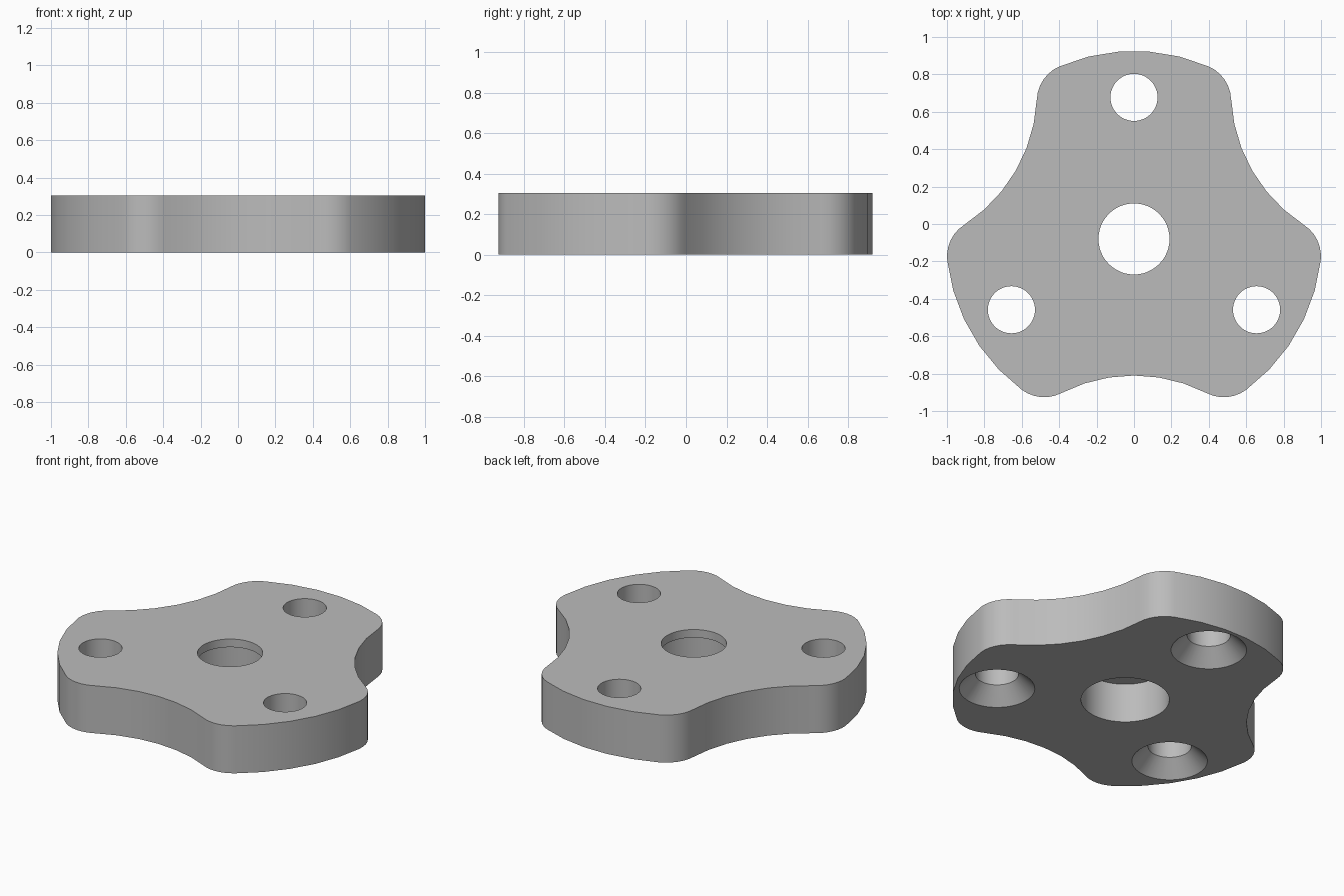
import bpy, bmesh
from math import sin, cos, pi, radians, acos, asin, sqrt
from mathutils import Vector

cube = bpy.data.objects.get("Cube")
if cube:
    bpy.data.objects.remove(cube)

HEIGHT = 0.305
CENTRE = Vector((0, -0.08))
OUTER, FILLET, HOLLOW = 1.005, 0.2, 0.85   # radii of the outline arcs
HOLLOW_DIST = 0.73 + HOLLOW                # hollow arc centre from hub
HOLE_DIST = 0.757

grey = bpy.data.materials.new("plain grey")
grey.use_nodes = True
colour = (0.5, 0.5, 0.5, 1)
grey.diffuse_color = colour
grey.node_tree.nodes["Principled BSDF"].inputs["Base Color"].default_value = colour


def polar(radius, angle):
    """Point at an angle measured clockwise from +y."""
    return Vector((radius * sin(angle), radius * cos(angle)))


def arc(centre, radius, start, end, steps):
    return [centre + polar(radius, start + (end - start) * i / steps)
            for i in range(steps)]


def new_object(name, bm):
    bmesh.ops.recalc_face_normals(bm, faces=bm.faces)
    mesh = bpy.data.meshes.new(name)
    bm.to_mesh(mesh)
    bm.free()
    mesh.materials.append(grey)
    obj = bpy.data.objects.new(name, mesh)
    bpy.context.collection.objects.link(obj)
    return obj


def turned_cutter(bm, centre, profile, sides=48):
    """Closed turned solid from (radius, height) pairs."""
    rings = [[bm.verts.new((*(centre + polar(r, 2 * pi * i / sides)), z))
              for i in range(sides)] for r, z in profile]
    for low, high in zip(rings, rings[1:]):
        for i in range(sides):
            j = (i + 1) % sides
            bm.faces.new((low[i], low[j], high[j], high[i]))
    bm.faces.new(rings[0])
    bm.faces.new(rings[-1])


# Tangent arcs: lobe tip, corner fillet, hollow, corner fillet
reach = OUTER - FILLET
gap = HOLLOW + FILLET
spread = acos((reach**2 + HOLLOW_DIST**2 - gap**2) / (2 * reach * HOLLOW_DIST))
tip = radians(60) - spread
lean = asin(reach * sin(spread) / gap)

outline = []
for k in range(3):
    a = k * radians(120)
    mid = a + radians(60)
    outline += arc(CENTRE, OUTER, a - tip, a + tip, 5)
    outline += arc(CENTRE + polar(reach, a + tip), FILLET, a + tip, mid + lean, 6)
    outline += arc(CENTRE + polar(HOLLOW_DIST, mid), HOLLOW,
                   mid + pi + lean, mid + pi - lean, 6)
    outline += arc(CENTRE + polar(reach, mid + spread), FILLET,
                   mid - lean, mid + spread, 6)

# Three-lobed plate
bm = bmesh.new()
base = bm.faces.new([bm.verts.new((p.x, p.y, 0)) for p in outline])
top = bmesh.ops.extrude_face_region(bm, geom=[base])["geom"]
bmesh.ops.translate(bm, vec=(0, 0, HEIGHT),
                    verts=[g for g in top if isinstance(g, bmesh.types.BMVert)])
plate = new_object("three_lobed_plate", bm)

# Stepped hub bore and three countersunk screw holes
bm = bmesh.new()
above, below = HEIGHT + 0.1, -0.1
turned_cutter(bm, CENTRE, [(0.257, below), (0.257, 0.253), (0.19, 0.253), (0.19, above)])
for k in range(3):
    turned_cutter(bm, CENTRE + polar(HOLE_DIST, k * radians(120)),
                  [(0.22, below), (0.22, 0), (0.126, 0.097), (0.126, above)])
cutter = new_object("hole_cutter", bm)
cutter.hide_render = True

cut = plate.modifiers.new("holes", "BOOLEAN")
cut.operation = "DIFFERENCE"
cut.solver = "EXACT"
cut.object = cutter

bpy.ops.object.select_all(action="DESELECT")
plate.select_set(True)
bpy.context.view_layer.objects.active = plate
bpy.ops.object.modifier_apply(modifier=cut.name)
bpy.data.objects.remove(cutter)
bpy.ops.object.shade_smooth_by_angle(angle=radians(30))
